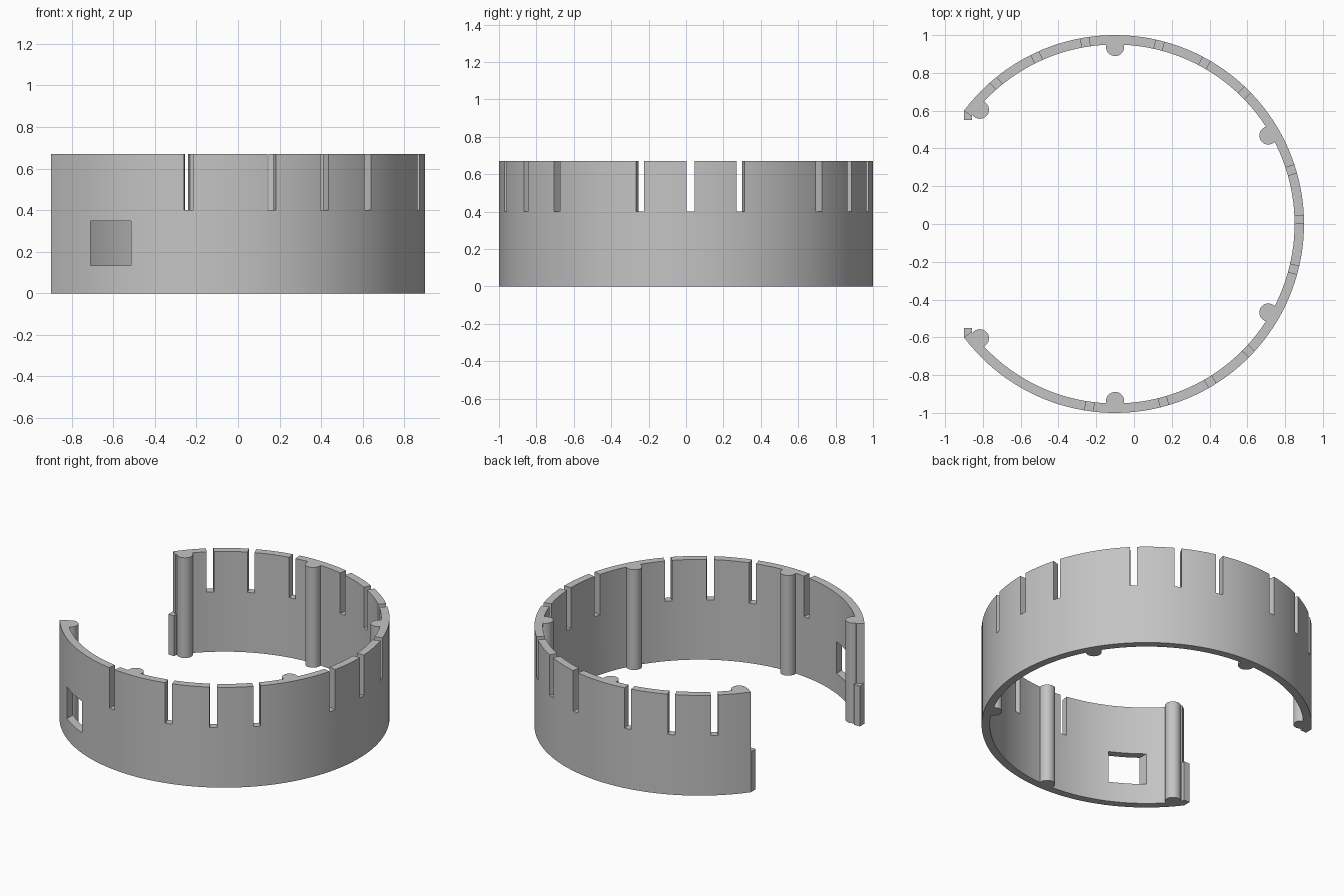
import bpy
import bmesh
from math import radians, cos, sin
from mathutils import Matrix, Vector

HEIGHT = 0.67
OUTER, INNER = 1.0, 0.95
CENTRE_X = -0.1
END_ANGLE = 143.13       # the band stops here on both sides of the gap
SEGMENTS = 112

if "Cube" in bpy.data.objects:
    bpy.data.objects.remove(bpy.data.objects["Cube"], do_unlink=True)

# One plain grey material
grey = bpy.data.materials.new("light_grey")
grey.use_nodes = True
colour = (0.55, 0.55, 0.55, 1.0)
grey.diffuse_color = colour
grey.node_tree.nodes["Principled BSDF"].inputs["Base Color"].default_value = colour


def polar(radius, degrees):
    a = radians(degrees)
    return Vector((CENTRE_X + radius * cos(a), radius * sin(a), 0))


def make_object(name, bm):
    bmesh.ops.recalc_face_normals(bm, faces=bm.faces)
    mesh = bpy.data.meshes.new(name)
    bm.to_mesh(mesh)
    bm.free()
    mesh.materials.append(grey)
    obj = bpy.data.objects.new(name, mesh)
    bpy.context.collection.objects.link(obj)
    return obj


def add_box(bm, low, high, transform=Matrix()):
    low, high = Vector(low), Vector(high)
    place = Matrix.Translation((low + high) / 2) @ Matrix.Diagonal((*(high - low), 1))
    bmesh.ops.create_cube(bm, size=1, matrix=transform @ place)


def smooth(obj):
    bpy.ops.object.select_all(action="DESELECT")
    obj.select_set(True)
    bpy.context.view_layer.objects.active = obj
    bpy.ops.object.shade_smooth_by_angle(angle=radians(30))


# Open band: a radial cross-section swept round the centre
bm = bmesh.new()
rings = []
for i in range(SEGMENTS + 1):
    angle = -END_ANGLE + 2 * END_ANGLE * i / SEGMENTS
    corners = [(INNER, 0), (OUTER, 0), (OUTER, HEIGHT), (INNER, HEIGHT)]
    rings.append([bm.verts.new(polar(r, angle) + Vector((0, 0, z))) for r, z in corners])
for a, b in zip(rings, rings[1:]):
    for k in range(4):
        n = (k + 1) % 4
        bm.faces.new((a[k], a[n], b[n], b[k]))
bm.faces.new(rings[0])
bm.faces.new(rings[-1])
band = make_object("band", bm)

# Cutter for the slots in the rim and the square window
bm = bmesh.new()
slot_angles = [-98, -74.8, -58.9, -43.6, -14.2, 1.4, 17, 45.4, 61, 76.2, 99.3, 115.2, 130.2]
for angle in slot_angles:
    turn = Matrix.Translation((CENTRE_X, 0, 0)) @ Matrix.Rotation(radians(angle), 4, "Z")
    add_box(bm, (0.85, -0.022, 0.4), (1.1, 0.022, 0.8), turn)
add_box(bm, (-0.71, -1.1, 0.135), (-0.515, -0.5, 0.347))
cutter = make_object("slot_cutter", bm)
cutter.hide_render = True

cut = band.modifiers.new("cut_openings", "BOOLEAN")
cut.operation = "DIFFERENCE"
cut.solver = "EXACT"
cut.object = cutter
bpy.context.view_layer.update()
graph = bpy.context.evaluated_depsgraph_get()
cut_mesh = bpy.data.meshes.new_from_object(band.evaluated_get(graph))
band.modifiers.clear()
band.data = cut_mesh
bpy.data.objects.remove(cutter, do_unlink=True)
smooth(band)

# Round pins on the inner wall and small tabs at the ends, on both sides
for side, label in ((1, "back"), (-1, "front")):
    for angle, place in ((30, "left"), (90, "middle"), (139.8, "end")):
        bm = bmesh.new()
        spot = polar(0.937, side * angle) + Vector((0, 0, HEIGHT / 2))
        bmesh.ops.create_cone(bm, cap_ends=True, segments=32, radius1=0.048,
                              radius2=0.048, depth=HEIGHT,
                              matrix=Matrix.Translation(spot))
        smooth(make_object(f"{label}_{place}_pin", bm))

    bm = bmesh.new()
    y_low, y_high = sorted((side * 0.55, side * 0.6))
    add_box(bm, (-0.9, y_low, 0), (-0.857, y_high, 0.27))
    make_object(f"{label}_end_tab", bm)
